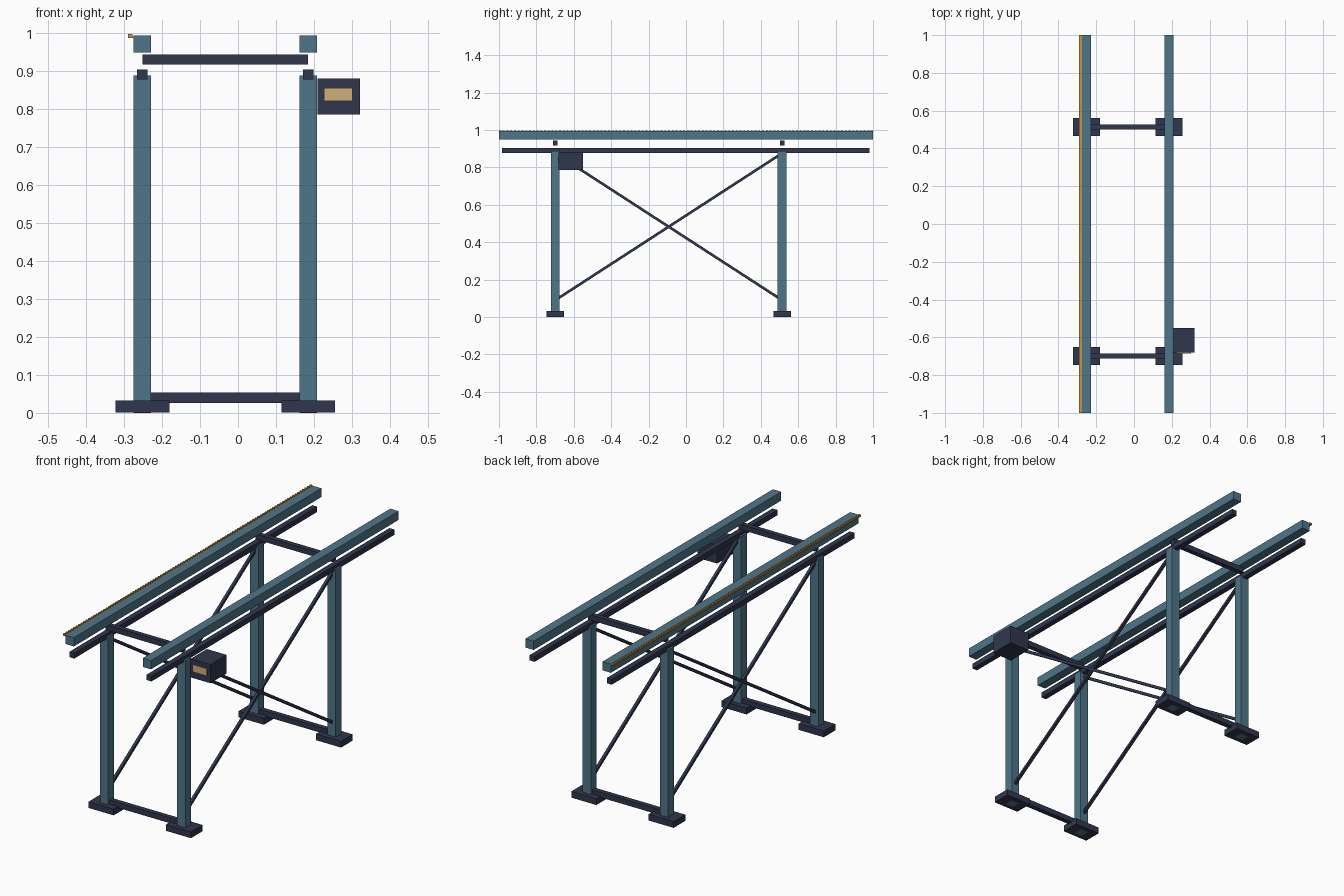
import bpy
from mathutils import Vector

cube = bpy.data.objects.get("Cube")
if cube:
    bpy.data.objects.remove(cube, do_unlink=True)


def material(name, rgb):
    m = bpy.data.materials.new(name)
    m.use_nodes = True
    m.diffuse_color = (*rgb, 1)
    m.node_tree.nodes["Principled BSDF"].inputs["Base Color"].default_value = (*rgb, 1)
    return m


STEEL = material("blue steel", (0.08, 0.18, 0.25))
DARK = material("dark navy", (0.03, 0.038, 0.075))
BRASS = material("brass", (0.56, 0.30, 0.06))
SCREEN = material("pale screen", (0.62, 0.43, 0.19))


def box(name, x, y, z, mat):
    """Box from (min, max) ranges along each axis."""
    bpy.ops.mesh.primitive_cube_add(size=1, location=[sum(r) / 2 for r in (x, y, z)])
    ob = bpy.context.object
    ob.name = name
    ob.scale = [r[1] - r[0] for r in (x, y, z)]
    bpy.ops.object.transform_apply(location=False, rotation=False, scale=True)
    ob.data.materials.append(mat)
    return ob


def around(c, half):
    return (c - half, c + half)


def strut(name, a, b, width):
    """Square bar between two points."""
    a, b = Vector(a), Vector(b)
    d = b - a
    ob = box(name, around(0, width / 2), around(0, width / 2), around(0, d.length / 2), DARK)
    ob.location = (a + b) / 2
    ob.rotation_euler = d.to_track_quat("Z", "X").to_euler()


SIDES = {"right": -0.252, "left": 0.185}
ENDS = {"front": -0.699, "back": 0.514}
POST = 0.0235

# Posts on foot plates
for side, x in SIDES.items():
    for end, y in ENDS.items():
        box(f"{end}_{side}_post", around(x, POST), around(y, POST), (0, 0.889), STEEL)
        box(f"{end}_{side}_foot", around(x, 0.071), around(y, 0.047), (0.001, 0.033), DARK)

    # Long rails and the beams under them
    box(f"{side}_rail", around(x, POST), (-1, 1), (0.949, 0.994), STEEL)
    box(f"{side}_beam", around(x, 0.014), (-0.983, 0.98), (0.878, 0.905), DARK)

    # Crossed side braces
    front, back = ENDS["front"], ENDS["back"]
    strut(f"{side}_rising_brace", (x, front, 0.09), (x, back, 0.876), 0.014)
    strut(f"{side}_falling_brace", (x, front, 0.876), (x, back, 0.09), 0.014)

# Cross bars joining the two sides
for end, y in ENDS.items():
    for level, z in (("top", 0.931), ("bottom", 0.040)):
        box(f"{end}_{level}_crossbar", (SIDES["right"], SIDES["left"]),
            around(y, 0.0125), around(z, 0.0135), DARK)

# Toothed rack along the outside of the right rail
box("rack_bar", (-0.290, -0.2755), (-1, 1), (0.988, 0.993), BRASS)
tooth = box("rack_teeth", (-0.290, -0.2785), (-1, -0.99), (0.993, 0.998), BRASS)
teeth = tooth.modifiers.new("teeth", "ARRAY")
teeth.count = 100
teeth.use_relative_offset = False
teeth.use_constant_offset = True
teeth.constant_offset_displace = (0, 0.0201, 0)

# Control box with a screen on its front
box("control_box", (0.209, 0.321), (-0.681, -0.550), (0.786, 0.881), DARK)
box("control_screen", (0.226, 0.301), (-0.685, -0.680), (0.822, 0.856), SCREEN)
